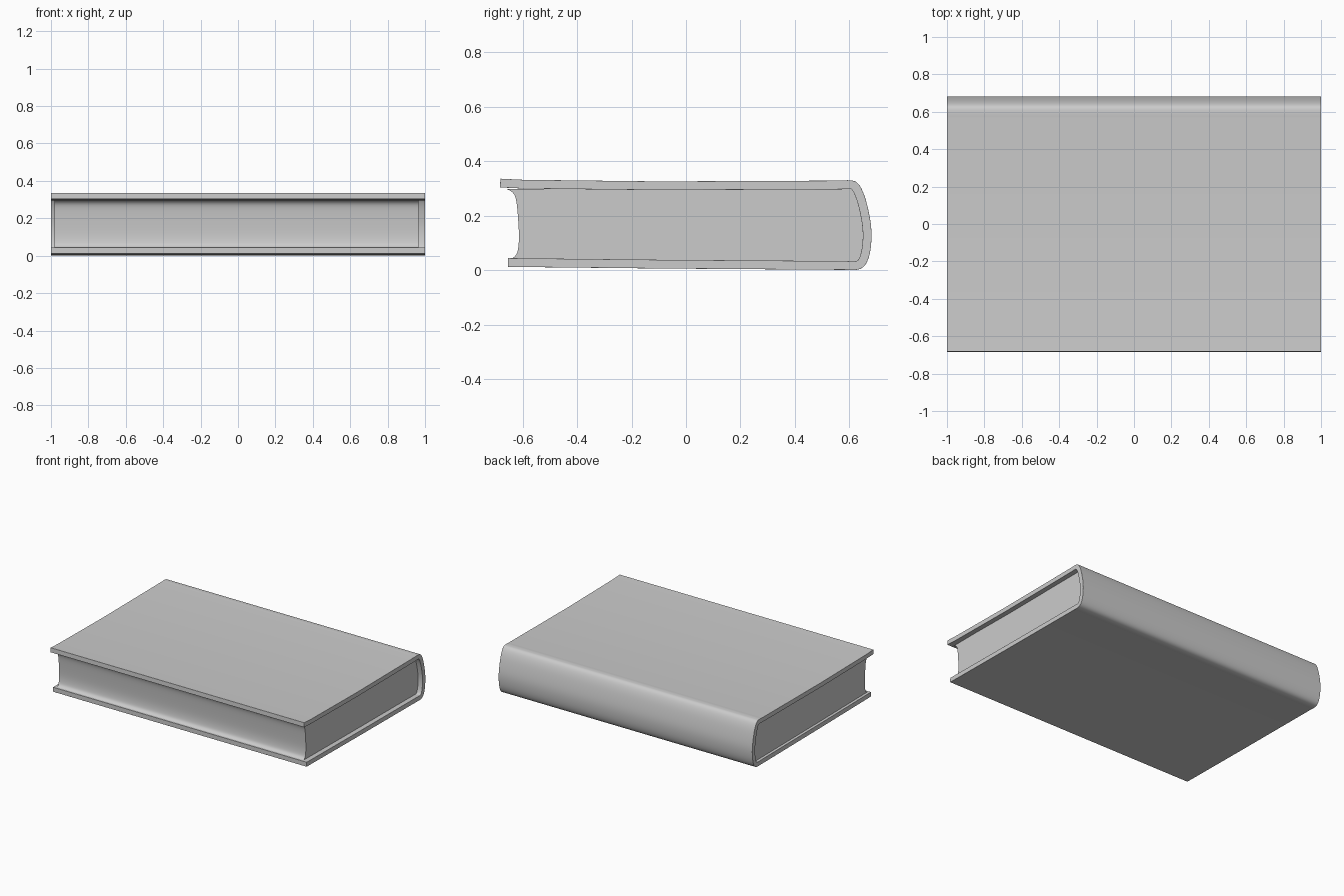
import bpy, bmesh
from mathutils import Vector

if "Cube" in bpy.data.objects:
    bpy.data.objects.remove(bpy.data.objects["Cube"])

THICK = 0.032  # cover board thickness


def smooth_path(pts, n=6):
    """Catmull-Rom curve through 2D points."""
    p = [Vector(pts[0])] + [Vector(q) for q in pts] + [Vector(pts[-1])]
    out = []
    for i in range(1, len(p) - 2):
        a, b, c, d = p[i - 1:i + 3]
        for k in range(n):
            t = k / n
            out.append(0.5 * (2 * b + (c - a) * t + (2 * a - 5 * b + 4 * c - d) * t ** 2
                              + (3 * b - a - 3 * c + d) * t ** 3))
    return out + [p[-1]]


def offset(path, dist):
    """Shift a 2D path sideways along its normals."""
    out = []
    for i, p in enumerate(path):
        d = (path[min(i + 1, len(path) - 1)] - path[max(i - 1, 0)]).normalized()
        out.append(p + Vector((-d.y, d.x)) * dist)
    return out


def extrude_x(name, profile, x0, x1, bevel):
    """Extrude a closed (y, z) profile along x with softened edges."""
    bm = bmesh.new()
    face = bm.faces.new([bm.verts.new((x0, p[0], p[1])) for p in profile])
    geo = bmesh.ops.extrude_face_region(bm, geom=[face])['geom']
    bmesh.ops.translate(bm, vec=(x1 - x0, 0, 0),
                        verts=[v for v in geo if isinstance(v, bmesh.types.BMVert)])
    bmesh.ops.recalc_face_normals(bm, faces=bm.faces[:])
    me = bpy.data.meshes.new(name)
    bm.to_mesh(me)
    bm.free()
    ob = bpy.data.objects.new(name, me)
    bpy.context.collection.objects.link(ob)
    bpy.ops.object.select_all(action='DESELECT')
    ob.select_set(True)
    bpy.context.view_layer.objects.active = ob
    bpy.ops.object.shade_smooth_by_angle(angle=0.7)
    if bevel:
        mod = ob.modifiers.new("soft_edges", 'BEVEL')
        mod.width = bevel
        mod.segments = 3
        mod.limit_method = 'ANGLE'
        mod.angle_limit = 0.8
    return ob


# Centre line of the cover: top board, rounded spine, bottom board
spine = smooth_path([(0.57, 0.313), (0.60, 0.314), (0.622, 0.306), (0.643, 0.262), (0.66, 0.19),
                     (0.666, 0.13), (0.661, 0.07), (0.647, 0.03), (0.625, 0.017), (0.59, 0.017)])
top = [Vector((-0.683, 0.32)), Vector((-0.60, 0.316)), Vector((-0.1, 0.31))]
bottom = [Vector((-0.1, 0.022)), Vector((-0.655, 0.028))]
centre = top + spine + bottom

# Cover
extrude_x("cover", offset(centre, THICK / 2) + offset(centre, -THICK / 2)[::-1],
          -1.0, 1.0, 0.009)

# Page block with a hollow fore edge
fore_edge = smooth_path([(-0.648, 0.04), (-0.630, 0.05), (-0.619, 0.07), (-0.614, 0.12),
                         (-0.618, 0.20), (-0.625, 0.26), (-0.638, 0.286), (-0.660, 0.298)], 4)
inner = offset(spine, -THICK * 0.45)
extrude_x("pages", inner + fore_edge, -0.98, 0.965, 0)
